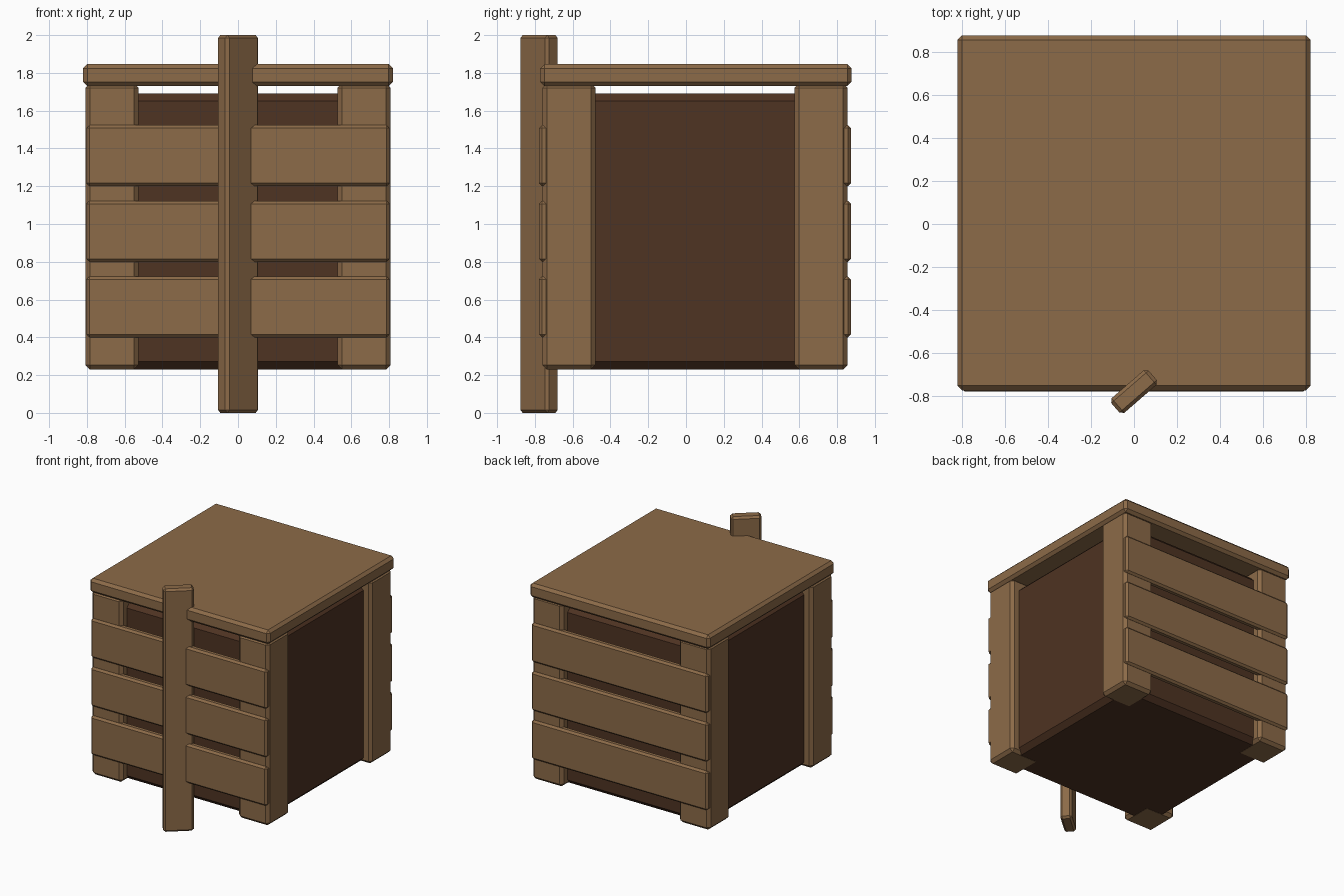
import bpy, bmesh, math
from mathutils import Matrix

if "Cube" in bpy.data.objects:
    bpy.data.objects.remove(bpy.data.objects["Cube"])


def material(name, color):
    m = bpy.data.materials.new(name)
    m.diffuse_color = (*color, 1)
    m.use_nodes = True
    m.node_tree.nodes["Principled BSDF"].inputs["Base Color"].default_value = m.diffuse_color
    return m


WOOD = material("warm_wood", (0.262, 0.145, 0.065))
DARK = material("dark_wood", (0.077, 0.033, 0.016))


def board(name, x, y, z, bevel, mat, turn=0):
    """Chamfered box between the given (min, max) ranges, turned about its own z axis."""
    size = [r[1] - r[0] for r in (x, y, z)]
    centre = [(r[1] + r[0]) / 2 for r in (x, y, z)]
    bm = bmesh.new()
    bmesh.ops.create_cube(bm, size=1, matrix=Matrix.Diagonal((*size, 1)))
    bmesh.ops.bevel(bm, geom=bm.edges[:], offset=bevel, segments=1,
                    affect='EDGES', profile=0.5)
    mesh = bpy.data.meshes.new(name)
    bm.to_mesh(mesh)
    bm.free()
    mesh.materials.append(mat)
    obj = bpy.data.objects.new(name, mesh)
    obj.location = centre
    obj.rotation_euler.z = math.radians(turn)
    bpy.context.collection.objects.link(obj)
    return obj


MID = 0.0475  # y centre of the crate body

# Lid and dark inner box
board("lid", (-0.82, 0.82), (-0.772, 0.876), (1.73, 1.846), 0.022, WOOD)
board("inner_box", (-0.74, 0.74), (MID - 0.74, MID + 0.74), (0.231, 1.69), 0.04, DARK)

# Corner posts
for sx, side in ((-1, "left"), (1, "right")):
    for sy, end in ((-1, "front"), (1, "back")):
        x = sorted((sx * 0.527, sx * 0.808))
        y = sorted((sy * 0.527, sy * 0.808))
        board(f"{end}_{side}_post", x, (y[0] + MID, y[1] + MID),
              (0.23, 1.745), 0.024, WOOD)

# Three slats across the front and the back
for sy, end in ((-1, "front"), (1, "back")):
    y = sorted((sy * 0.765, sy * 0.825))
    for i in range(3):
        z = 0.4 + 0.4 * i
        board(f"{end}_slat_{i + 1}", (-0.803, 0.803), (y[0] + MID, y[1] + MID),
              (z, z + 0.323), 0.016, WOOD)

# Twisted upright stake at the front
board("stake", (-0.115, 0.115), (-0.823, -0.733), (0, 2), 0.016, WOOD, turn=41)
